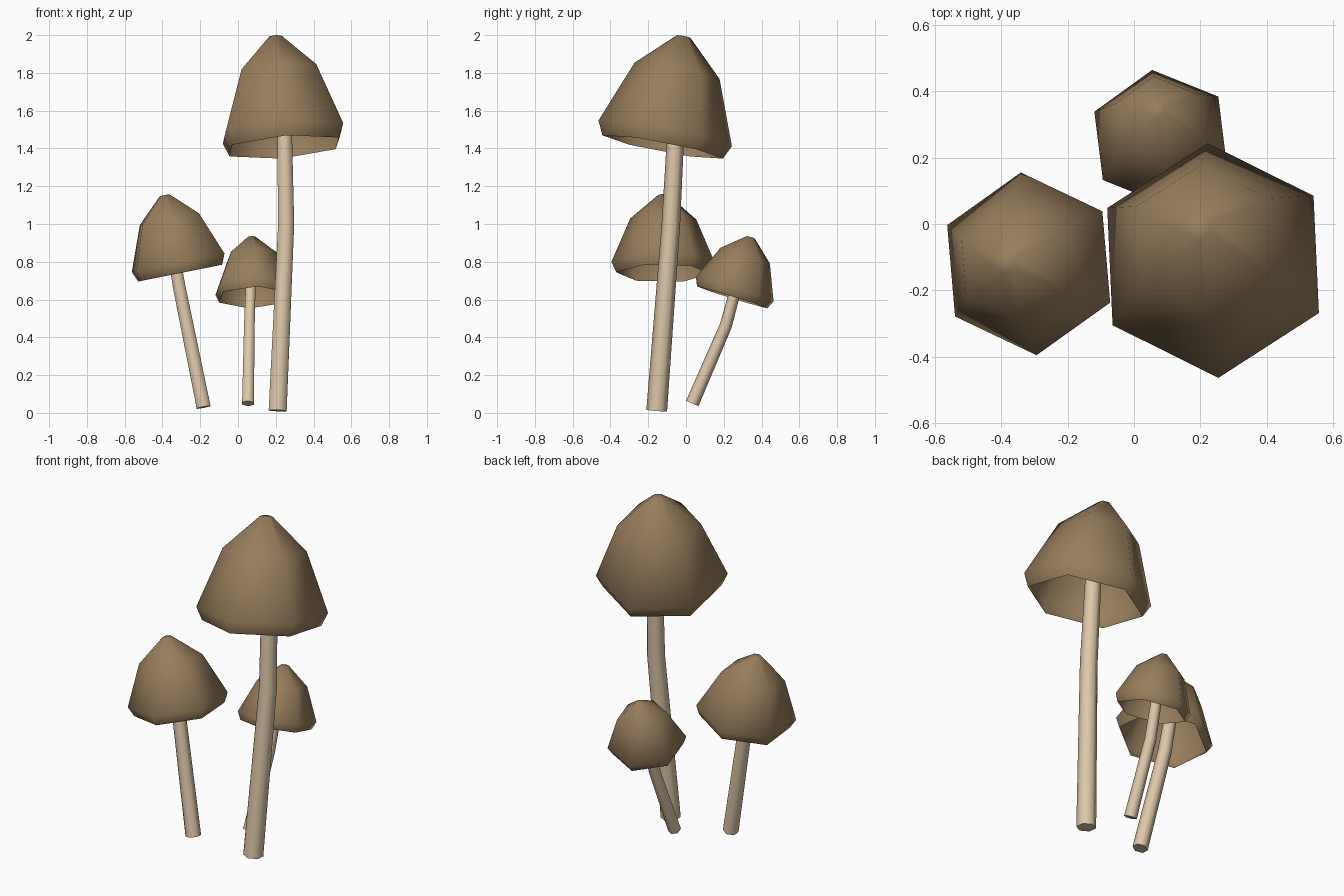
import bpy, bmesh, math
from mathutils import Vector

if "Cube" in bpy.data.objects:
    bpy.data.objects.remove(bpy.data.objects["Cube"])


def material(name, col):
    m = bpy.data.materials.new(name)
    m.diffuse_color = (*col, 1)
    m.use_nodes = True
    m.node_tree.nodes["Principled BSDF"].inputs["Base Color"].default_value = m.diffuse_color
    return m


brown = material("cap_brown", (0.31, 0.207, 0.108))
cream = material("stem_cream", (0.73, 0.575, 0.40))


def loft(name, rings, phase, mat, close_start, close_end):
    """Six-sided skin through rings of (centre, axis, radius)."""
    bm = bmesh.new()
    loops = []
    for c, axis, r in rings:
        q = Vector((0, 0, 1)).rotation_difference(axis.normalized())
        loop = []
        for i in range(6):
            a = math.radians(phase + 60 * i)
            loop.append(bm.verts.new(c + q @ Vector((r * math.cos(a), r * math.sin(a), 0))))
        loops.append(loop)
    for a, b in zip(loops, loops[1:]):
        for i in range(6):
            j = (i + 1) % 6
            bm.faces.new((a[i], a[j], b[j], b[i]))
    if close_start:
        bm.faces.new(loops[0][::-1])
    if close_end:
        bm.faces.new(loops[-1])
    me = bpy.data.meshes.new(name)
    bm.to_mesh(me)
    bm.free()
    me.materials.append(mat)
    ob = bpy.data.objects.new(name, me)
    bpy.context.collection.objects.link(ob)
    bpy.ops.object.select_all(action='DESELECT')
    ob.select_set(True)
    bpy.context.view_layer.objects.active = ob
    bpy.ops.object.shade_smooth_by_angle(angle=math.radians(75))
    return ob


def cap(name, centre, axis, radius, height, phase):
    """Hollow bell: tucked-in rim, widest ring, shoulder, small tip."""
    c, n = Vector(centre), Vector(axis)
    rings = [(c - n * 0.2 * radius, n, radius * 0.905),
             (c, n, radius),
             (c + n * 0.645 * height, n, radius * 0.637),
             (c + n * height, n, radius * 0.1)]
    loft(name, rings, phase, brown, False, True)


def stem(name, points, r0, r1):
    """Tapered, slightly bent stalk reaching up inside the cap."""
    p = [Vector(v) for v in points]
    rings = []
    for i, v in enumerate(p):
        axis = p[min(i + 1, len(p) - 1)] - p[max(i - 1, 0)]
        rings.append((v, axis, r0 + (r1 - r0) * i / (len(p) - 1)))
    loft(name, rings, 90, cream, True, True)


# Large mushroom
cap("large_cap", (0.238, -0.11, 1.48), (-0.08, 0.19, 1), 0.36, 0.513, 93)
stem("large_stem", [(0.21, -0.155, 0.012), (0.255, -0.08, 1.0), (0.242, -0.04, 1.75)], 0.055, 0.043)

# Medium mushroom
cap("medium_cap", (-0.317, -0.12, 0.795), (-0.2, 0.0, 1), 0.276, 0.358, 95)
stem("medium_stem", [(-0.182, -0.165, 0.03), (-0.31, -0.11, 0.66), (-0.36, -0.105, 0.95)], 0.043, 0.034)

# Small mushroom
cap("small_cap", (0.08, 0.258, 0.655), (-0.03, 0.31, 1), 0.217, 0.275, 97)
stem("small_stem", [(0.053, 0.033, 0.05), (0.06, 0.21, 0.46), (0.07, 0.295, 0.77)], 0.036, 0.029)
